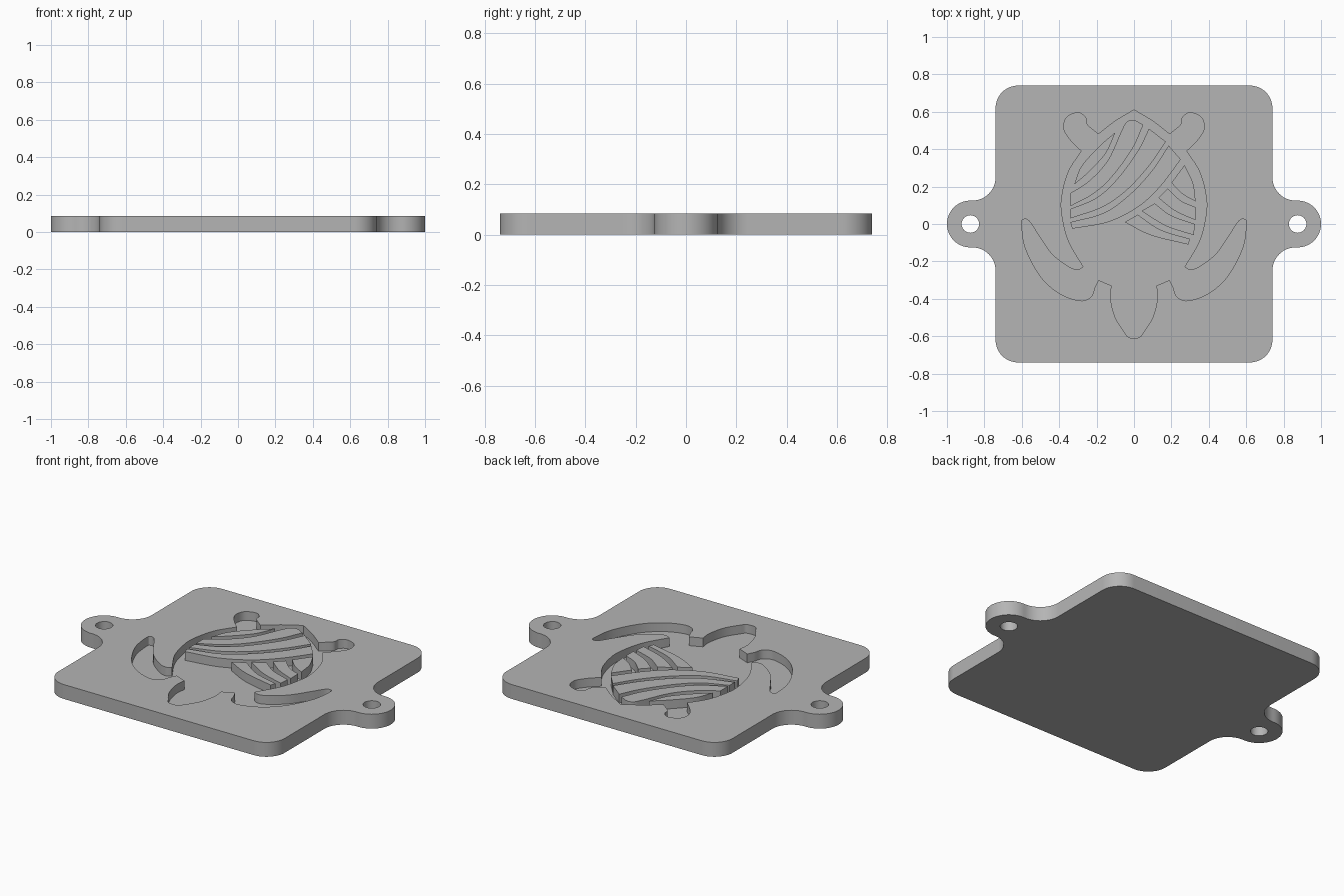
import bpy, bmesh
from math import cos, sin, radians
from mathutils import Vector

default_cube = bpy.data.objects.get("Cube")
if default_cube:
    bpy.data.objects.remove(default_cube)

THICKNESS, FLOOR = 0.085, 0.033

grey = bpy.data.materials.new("plain grey")
grey.use_nodes = True
grey.diffuse_color = (0.46, 0.46, 0.46, 1)
grey.node_tree.nodes["Principled BSDF"].inputs["Base Color"].default_value = grey.diffuse_color


def smooth_run(points, steps=6):
    """Smooth curve through a run of points given in hundredths of a unit."""
    pts = [Vector(p) / 100 for p in points]
    if len(pts) == 2:
        return pts
    padded = [2 * pts[0] - pts[1]] + pts + [2 * pts[-1] - pts[-2]]
    result = []
    for a, b, c, d in zip(padded, padded[1:], padded[2:], padded[3:]):
        for i in range(steps):
            t = i / steps
            result.append(b + (c - a) * t / 2 + (a * 2 - b * 5 + c * 4 - d) * t * t / 2
                          + (b * 3 - a - c * 3 + d) * t ** 3 / 2)
    return result + [pts[-1]]


def outline(runs):
    """Join smooth runs into one outline, keeping a corner where runs meet."""
    result = []
    for run in runs:
        for p in smooth_run(run):
            if not result or (p - result[-1]).length > 1e-4:
                result.append(p)
    if (result[0] - result[-1]).length < 1e-4:
        result.pop()
    return result


def arc(cx, cy, radius, start, end, steps=16):
    angles = [radians(start + (end - start) * i / steps) for i in range(steps + 1)]
    return [Vector((cx + radius * cos(a), cy + radius * sin(a))) for a in angles]


def prism(name, points, bottom, top):
    """Extrude a flat outline into a solid."""
    bm = bmesh.new()
    face = bm.faces.new([bm.verts.new((p.x, p.y, bottom)) for p in points])
    extruded = bmesh.ops.extrude_face_region(bm, geom=[face], use_keep_orig=True)["geom"]
    moved = [v for v in extruded if isinstance(v, bmesh.types.BMVert)]
    bmesh.ops.translate(bm, verts=moved, vec=(0, 0, top - bottom))
    bmesh.ops.recalc_face_normals(bm, faces=bm.faces)
    mesh = bpy.data.meshes.new(name)
    bm.to_mesh(mesh)
    bm.free()
    mesh.materials.append(grey)
    obj = bpy.data.objects.new(name, mesh)
    bpy.context.collection.objects.link(obj)
    return obj


def select_only(obj):
    bpy.ops.object.select_all(action="DESELECT")
    obj.select_set(True)
    bpy.context.view_layer.objects.active = obj


def shade(obj):
    select_only(obj)
    bpy.ops.object.shade_smooth_by_angle(angle=radians(30))


def cut(target, cutter):
    select_only(target)
    mod = target.modifiers.new("cut", "BOOLEAN")
    mod.operation, mod.solver, mod.object = "DIFFERENCE", "EXACT", cutter
    bpy.ops.object.modifier_apply(modifier=mod.name)
    bpy.data.objects.remove(cutter)


# Rounded square plate with a filleted round ear on each side
HALF, CORNER, EAR = 0.74, 0.12, 0.125
EAR_X = 1 - EAR
quarter = arc(EAR_X, 0, EAR, 0, 90)
quarter += arc(HALF + EAR, EAR * 2, EAR, 270, 180)
quarter += arc(HALF - CORNER, HALF - CORNER, CORNER, 0, 90)
right_half = [Vector((p.x, -p.y)) for p in reversed(quarter)] + quarter[1:]
plate = prism("plate", right_half + [-p for p in right_half], 0, THICKNESS)

# Mounting holes through the ears
for side in (-1, 1):
    cut(plate, prism("hole_cutter", arc(side * EAR_X, 0, 0.047, 0, 345, 23), -0.1, 0.2))

# Turtle-shaped pocket: half outline from tail to nose, mirrored
half_runs = [
    # shell tail edge
    [(0, 61), (10, 55), (19, 48)],
    # hind foot
    [(19, 48), (25, 53), (26, 57), (30, 59.5), (36, 57), (37.5, 51), (34, 45), (28, 39)],
    # shell flank
    [(28, 39), (35, 28), (38.5, 15), (38.5, 5), (35, -9), (27, -23)],
    # front flipper
    [(27, -23), (30, -24.5), (35, -23), (44, -16), (51, -6), (56, 1.5), (59, 2.5), (60, 0),
     (58, -13), (50, -28), (40, -37), (29, -41), (23, -39), (21, -34), (19, -30)],
    # neck and head
    [(19, -30), (12, -33)],
    [(12, -33), (12.5, -40), (10, -50), (5, -58), (3, -60.5), (0, -61)],
]
half = outline(half_runs)
mirrored = [Vector((-p.x, p.y)) for p in reversed(half[1:-1])]
cut(plate, prism("pocket_cutter", half + mirrored, FLOOR, 0.2))
shade(plate)

# Raised shell plates standing in the pocket
shell_plates = {
    "shell_leaf": [[(-10, 49), (-18, 42), (-28, 31), (-32, 21)],
                   [(-32, 21), (-24, 28), (-15, 38), (-10, 49)]],
    "shell_band_upper": [[(-34, 16.5), (-24, 23), (-14, 34), (-7, 49), (-4, 54.5), (0, 55.5), (5, 53)],
                         [(5, 53), (-1, 40), (-12, 25), (-22, 16), (-34, 9.5)]],
    "shell_band_middle": [[(-34, 8), (-20, 14), (-9, 24), (2, 39), (8, 51)],
                          [(17, 44), (8, 31), (-4, 18), (-17, 9), (-34, 3)]],
    "shell_band_lower": [[(-34, 1), (-16, 6), (-2, 16), (10, 29), (18.5, 42)],
                         [(25, 34.5), (14, 20), (2, 9), (-14, 1), (-33, -2.5)]],
    "shell_rib_first": [[(20, 22), (27, 31.5)], [(27, 31.5), (31.5, 22), (33, 12)],
                        [(33, 12), (26, 16), (20, 22)]],
    "shell_rib_second": [[(18, 19), (25, 12.5), (33, 9)], [(33, 2), (22, 7), (13, 14)]],
    "shell_rib_third": [[(11, 11), (20, 4.5), (32.5, 0)], [(32, -6), (17, -1), (4, 7)]],
    "shell_rib_fourth": [[(2, 5), (14, -3), (30, -8)], [(29, -11), (9, -6), (-5, 1)]],
}
for name, runs in shell_plates.items():
    shade(prism(name, outline(runs), FLOOR - 0.005, THICKNESS))
